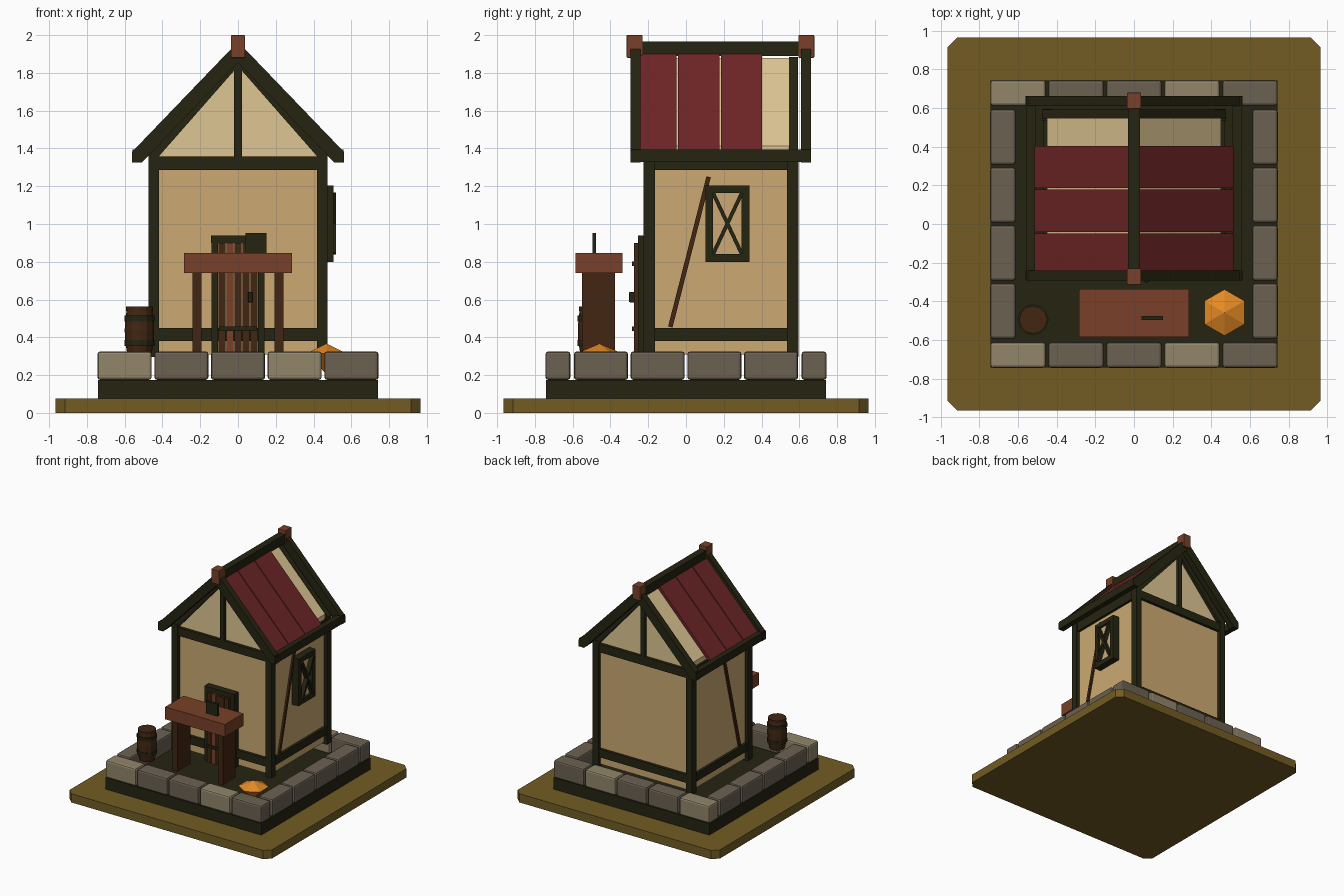
import bpy, bmesh, math

if "Cube" in bpy.data.objects:
    bpy.data.objects.remove(bpy.data.objects["Cube"])


def material(name, rgb):
    m = bpy.data.materials.new(name)
    lin = [((c / 255 + 0.055) / 1.055) ** 2.4 if c > 10 else c / 255 / 12.92 for c in rgb]
    m.diffuse_color = (*lin, 1)
    m.use_nodes = True
    m.node_tree.nodes["Principled BSDF"].inputs["Base Color"].default_value = m.diffuse_color
    return m


WALL = material("tan plaster", (204, 170, 115))
CREAM = material("cream plaster", (222, 198, 148))
RED = material("dark red roof", (110, 37, 39))
OLIVE = material("olive earth", (114, 92, 36))
DARK = material("dark timber", (37, 36, 17))
STONE = material("grey stone", (108, 97, 82))
PALE = material("pale stone", (146, 134, 107))
RUST = material("red brown wood", (120, 64, 40))
BROWN = material("dark brown wood", (66, 38, 18))
ORANGE = material("orange", (228, 138, 36))


def finish(name, bm, *mats):
    bmesh.ops.recalc_face_normals(bm, faces=bm.faces)
    me = bpy.data.meshes.new(name)
    bm.to_mesh(me)
    bm.free()
    for m in mats:
        me.materials.append(m)
    ob = bpy.data.objects.new(name, me)
    bpy.context.collection.objects.link(ob)
    return ob


def prism(name, pts, axis, a, b, mat):
    """Extrude a 2D profile along an axis from a to b."""
    def place(p, t):
        return {"x": (t, p[0], p[1]), "y": (p[0], t, p[1]), "z": (p[0], p[1], t)}[axis]
    bm = bmesh.new()
    lo = [bm.verts.new(place(p, a)) for p in pts]
    hi = [bm.verts.new(place(p, b)) for p in pts]
    bm.faces.new(lo)
    bm.faces.new(hi)
    n = len(pts)
    for i in range(n):
        j = (i + 1) % n
        bm.faces.new((lo[i], lo[j], hi[j], hi[i]))
    return finish(name, bm, mat)


def box(name, x0, x1, y0, y1, z0, z1, mat, bevel=0):
    ob = prism(name, [(x0, y0), (x1, y0), (x1, y1), (x0, y1)], "z", z0, z1, mat)
    if bevel:
        mod = ob.modifiers.new("bevel", "BEVEL")
        mod.width = bevel
        mod.segments = 2
    return ob


def bar(name, p, q, width, axis, a, b, mat):
    """Straight bar between two points of a plane, extruded across it."""
    dx, dy = q[0] - p[0], q[1] - p[1]
    k = width / 2 / math.hypot(dx, dy)
    nx, ny = -dy * k, dx * k
    pts = [(p[0] + nx, p[1] + ny), (p[0] - nx, p[1] - ny),
           (q[0] - nx, q[1] - ny), (q[0] + nx, q[1] + ny)]
    return prism(name, pts, axis, a, b, mat)


def lathe(name, cx, cy, rings, sides, turn, mat):
    bm = bmesh.new()
    loops = []
    for r, z in rings:
        loops.append([bm.verts.new((cx + r * math.cos(turn + math.tau * i / sides),
                                    cy + r * math.sin(turn + math.tau * i / sides), z))
                      for i in range(sides)])
    for lo, hi in zip(loops, loops[1:]):
        for i in range(sides):
            j = (i + 1) % sides
            bm.faces.new((lo[i], lo[j], hi[j], hi[i]))
    bm.faces.new(loops[0])
    bm.faces.new(loops[-1])
    bmesh.ops.remove_doubles(bm, verts=bm.verts, dist=1e-4)
    return finish(name, bm, mat)


# ground plate and foundation
e, c = 0.965, 0.915
prism("ground_plate", [(-c, -e), (c, -e), (e, -c), (e, c), (c, e), (-c, e), (-e, c), (-e, -c)],
      "z", 0, 0.075, OLIVE)
box("foundation", -0.742, 0.742, -0.742, 0.742, 0.075, 0.175, DARK)

# ring of stones
for i in range(5):
    x = -0.6 + 0.3 * i
    for row, y in (("front", -0.678), ("back", 0.678)):
        box(f"{row}_stone_{i}", x - 0.143, x + 0.143, y - 0.066, y + 0.066, 0.175, 0.325,
            PALE if i in (0, 3) else STONE, 0.014)
for i in range(4):
    y = -0.45 + 0.3 * i
    for row, x in (("left", -0.678), ("right", 0.678)):
        box(f"{row}_stone_{i}", x - 0.066, x + 0.066, y - 0.143, y + 0.143, 0.175, 0.325,
            STONE, 0.014)

# plaster walls and gable
box("walls", -0.445, 0.445, -0.195, 0.565, 0.31, 1.36, WALL)
prism("gable", [(-0.45, 1.36), (0.45, 1.36), (0.45, 1.412), (0, 1.88), (-0.45, 1.412)],
      "y", -0.195, 0.565, CREAM)

# timber frame: posts, sills and top beams
for side, s in (("left", -1), ("right", 1)):
    xa, xb = sorted((s * 0.418, s * 0.475))
    box(f"front_{side}_post", xa, xb, -0.225, -0.165, 0.295, 1.38, DARK)
    box(f"back_{side}_post", xa, xb, 0.535, 0.595, 0.295, 1.38, DARK)
    xa, xb = sorted((s * 0.418, s * 0.467))
    box(f"{side}_sill", xa, xb, -0.165, 0.535, 0.38, 0.45, DARK)
    box(f"{side}_top_beam", xa, xb, -0.165, 0.535, 1.285, 1.37, DARK)
    xa, xb = sorted((s * 0.44, s * 0.46))
    bar(f"{side}_brace", (-0.083, 0.455), (0.12, 1.25), 0.024, "x", xa, xb, BROWN)
for end, ya, yb in (("front", -0.22, -0.17), ("back", 0.54, 0.59)):
    box(f"{end}_sill", -0.42, 0.42, ya, yb, 0.38, 0.45, DARK)
    box(f"{end}_top_beam", -0.42, 0.42, ya, yb, 1.285, 1.357, DARK)
    box(f"{end}_king_post", -0.02, 0.02, ya, yb, 1.357, 1.85, DARK)

# roof: rafters, barge boards, eaves, red panels, ridge and finials
K = 1.04
for side, s in (("left", -1), ("right", 1)):
    def mirrored(pts):
        return [(s * x, z) for x, z in pts]
    rafter = mirrored([(0, 1.885), (0.475, 1.885 - K * 0.475), (0.475, 1.357), (0.42, 1.357), (0, 1.835)])
    barge = mirrored([(0, 1.965), (0.56, 1.965 - K * 0.56), (0.56, 1.325), (0.51, 1.325), (0, 1.855)])
    panel = mirrored([(0, 1.93), (0.515, 1.93 - K * 0.515), (0.515, 1.895 - K * 0.515), (0, 1.895)])
    prism(f"front_{side}_rafter", rafter, "y", -0.222, -0.172, DARK)
    prism(f"back_{side}_rafter", rafter, "y", 0.545, 0.592, DARK)
    prism(f"front_{side}_barge_board", barge, "y", -0.293, -0.24, DARK)
    prism(f"back_{side}_barge_board", barge, "y", 0.61, 0.662, DARK)
    xa, xb = sorted((s * 0.51, s * 0.558))
    box(f"{side}_eave", xa, xb, -0.29, 0.66, 1.327, 1.395, DARK)
    for i, (ya, yb) in enumerate(((-0.24, -0.05), (-0.042, 0.178), (0.185, 0.403))):
        prism(f"{side}_roof_panel_{i}", panel, "y", ya, yb, RED)
box("ridge_beam", -0.03, 0.03, -0.235, 0.605, 1.89, 1.967, DARK)
for end, y in (("front", -0.272), ("back", 0.637)):
    box(f"{end}_finial", -0.037, 0.037, y - 0.042, y + 0.042, 1.88, 2.0, RUST, 0.004)

# door with frame, planks, straps and knob
for s in (-1, 1):
    xa, xb = sorted((s * 0.105, s * 0.14))
    box("door_jamb", xa, xb, -0.255, -0.19, 0.3, 0.9, DARK)
box("door_lintel", -0.142, 0.142, -0.255, -0.19, 0.9, 0.94, DARK)
for i in range(5):
    x = -0.084 + 0.042 * i
    box(f"door_plank_{i}", x - 0.019, x + 0.019, -0.275, -0.19, 0.3, 0.9, RUST if i == 1 else BROWN)
for z in (0.445, 0.79):
    box("door_strap", -0.1, 0.1, -0.287, -0.27, z - 0.012, z + 0.012, DARK)
box("door_knob", 0.053, 0.077, -0.302, -0.27, 0.585, 0.64, DARK, 0.006)

# window on the right wall
ya, yb, za, zb, w = 0.102, 0.337, 0.80, 1.205, 0.042
box("window_pane", 0.44, 0.485, ya + 0.01, yb - 0.01, za + 0.01, zb - 0.01, WALL)
for y in (ya, yb - w):
    box("window_side", 0.44, 0.505, y, y + w, za, zb, DARK)
for z in (za, zb - w):
    box("window_rail", 0.44, 0.505, ya, yb, z, z + w, DARK)
for p, q in (((ya + w, za + w), (yb - w, zb - w)), ((ya + w, zb - w), (yb - w, za + w))):
    bar("window_cross", p, q, 0.02, "x", 0.48, 0.52, DARK)

# workbench in front of the door
box("bench_top", -0.285, 0.285, -0.585, -0.335, 0.74, 0.847, RUST)
for s in (-1, 1):
    xa, xb = sorted((s * 0.192, s * 0.241))
    box("bench_leg", xa, xb, -0.55, -0.375, 0.3, 0.74, BROWN)
box("bench_plate", 0.04, 0.15, -0.496, -0.476, 0.847, 0.952, DARK)

# barrel with hoops and lid
lathe("barrel", -0.522, -0.495, [(0.062, 0.3), (0.076, 0.38), (0.078, 0.44), (0.074, 0.5), (0.066, 0.555)],
      12, 0, BROWN)
for z, r in ((0.37, 0.08), (0.5, 0.08)):
    lathe("barrel_hoop", -0.522, -0.495, [(r, z - 0.015), (r, z + 0.015)], 12, 0, DARK)
lathe("barrel_lid", -0.522, -0.495, [(0.072, 0.54), (0.072, 0.562)], 12, 0, BROWN)

# orange six-sided gem at the front corner
lathe("orange_gem", 0.468, -0.458, [(0, 0.205), (0.12, 0.315), (0, 0.367)], 6, math.pi / 6, ORANGE)
